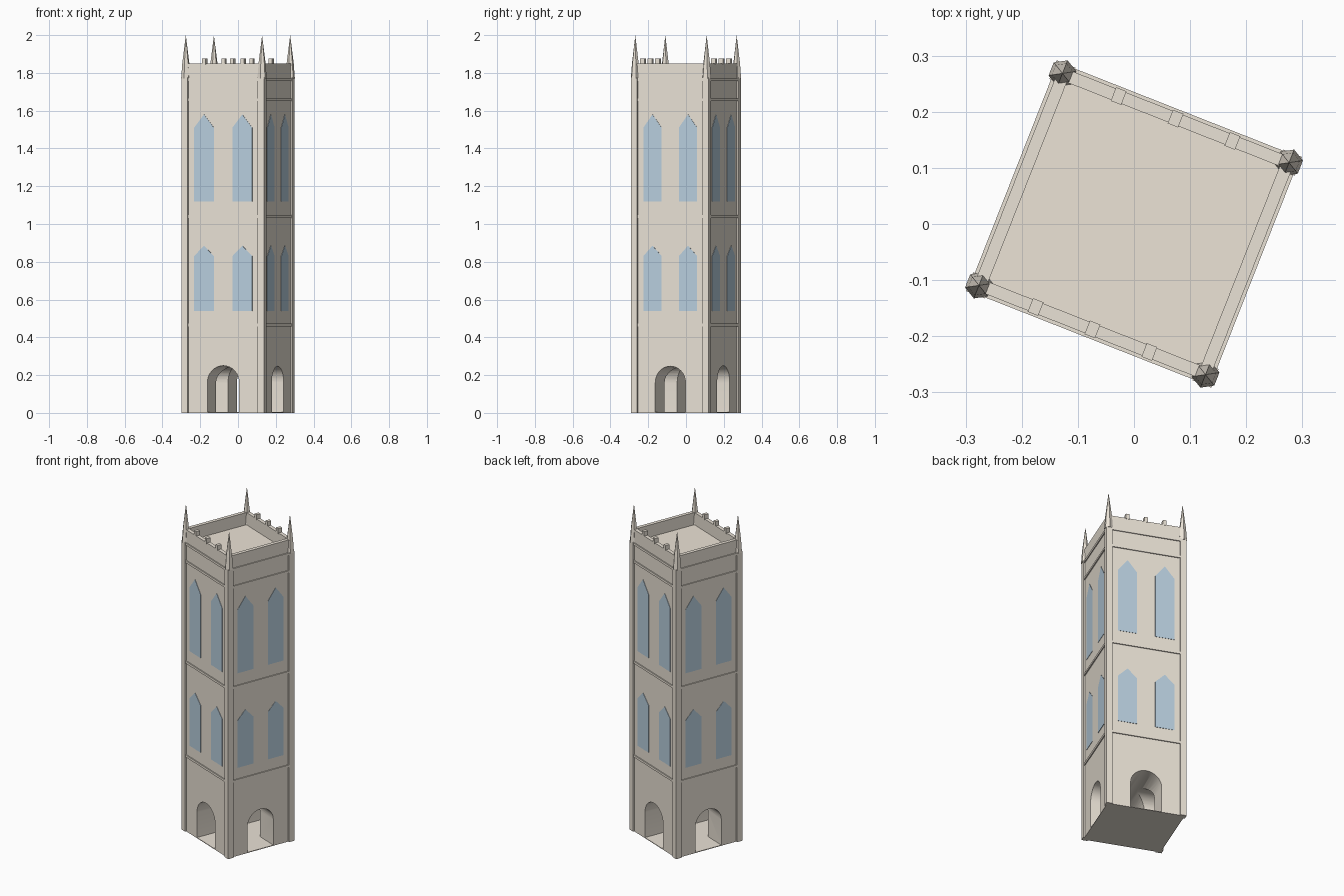
import bpy, bmesh
from math import pi, cos, sin, radians
from mathutils import Matrix

if "Cube" in bpy.data.objects:
    bpy.data.objects.remove(bpy.data.objects["Cube"])

TURN = Matrix.Rotation(radians(-21.5), 4, 'Z')   # whole tower is turned in plan
HX, HY = 0.226, 0.213                            # half size of the shaft
PX, PY = 0.217, 0.203                            # corner post centres


def material(name, rgb):
    m = bpy.data.materials.new(name)
    m.diffuse_color = (*rgb, 1)
    m.use_nodes = True
    m.node_tree.nodes["Principled BSDF"].inputs["Base Color"].default_value = m.diffuse_color
    return m


STONE = material("stone", (0.82, 0.76, 0.67))
ROOF = material("roof_stone", (0.84, 0.77, 0.67))
GLASS = material("window_blue", (0.48, 0.62, 0.73))


def finish(name, bm, mat):
    bmesh.ops.recalc_face_normals(bm, faces=bm.faces)
    mesh = bpy.data.meshes.new(name)
    bm.to_mesh(mesh)
    bm.free()
    mesh.materials.append(mat)
    ob = bpy.data.objects.new(name, mesh)
    ob.matrix_world = TURN
    bpy.context.collection.objects.link(ob)
    return ob


def add_box(bm, x, y, z0, z1, sx, sy):
    m = Matrix.Translation((x, y, (z0 + z1) / 2)) @ Matrix.Diagonal((sx, sy, z1 - z0, 1))
    bmesh.ops.create_cube(bm, size=1, matrix=m)


def boxes(name, items, mat=STONE):
    bm = bmesh.new()
    for it in items:
        add_box(bm, *it)
    return finish(name, bm, mat)


def arch_cutter(name, half, top, along_x):
    # round-headed tunnel running right through the shaft
    spring = top - half
    pts = [(-half, 0.004), (half, 0.004)]
    pts += [(half * cos(pi * i / 16), spring + half * sin(pi * i / 16)) for i in range(17)]
    bm = bmesh.new()
    f = bm.faces.new([bm.verts.new((u, -0.4, z)) for u, z in pts])
    r = bmesh.ops.extrude_face_region(bm, geom=[f])
    bmesh.ops.translate(bm, vec=(0, 0.8, 0),
                        verts=[v for v in r["geom"] if isinstance(v, bmesh.types.BMVert)])
    if along_x:
        bmesh.ops.rotate(bm, verts=bm.verts, matrix=Matrix.Rotation(pi / 2, 3, 'Z'))
    ob = finish(name, bm, STONE)
    ob.hide_render = True
    ob.hide_set(True)
    return ob


# Shaft with crossing arched passages
shaft = boxes("tower_shaft", [(0, 0, 0, 1.77, 2 * HX, 2 * HY)])
for cutter in (arch_cutter("passage_cutter_y", 0.091, 0.25, False),
               arch_cutter("passage_cutter_x", 0.086, 0.247, True)):
    mod = shaft.modifiers.new(cutter.name, 'BOOLEAN')
    mod.operation = 'DIFFERENCE'
    mod.solver = 'EXACT'
    mod.object = cutter
bpy.context.view_layer.objects.active = shaft
shaft.select_set(True)
for mod in list(shaft.modifiers):
    cutter = mod.object
    bpy.ops.object.modifier_apply(modifier=mod.name)
    bpy.data.objects.remove(cutter)
bpy.ops.object.shade_smooth_by_angle(angle=radians(30))

# Square corner posts
corners = [(sx, sy) for sx in (-1, 1) for sy in (-1, 1)]
boxes("corner_posts", [(sx * PX, sy * PY, 0, 1.775, 0.036, 0.036) for sx, sy in corners])

# Thin string courses between the posts
courses = []
for z in (0.465, 1.04, 1.657, 1.765):
    for s in (-1, 1):
        courses.append((0, s * HY, z - 0.007, z + 0.007, 2 * PX - 0.036, 0.012))
        courses.append((s * HX, 0, z - 0.007, z + 0.007, 0.012, 2 * PY - 0.036))
boxes("string_courses", courses)

# Parapet walls and merlons on the front and back
T = 0.022
parapet = []
for s in (-1, 1):
    parapet.append((0, s * (HY - T / 2), 1.77, 1.85, 2 * HX, T))
    parapet.append((s * (HX - T / 2), 0, 1.77, 1.85, T, 2 * (HY - T)))
boxes("parapet", parapet)
boxes("merlons", [(x, s * (HY - T / 2), 1.845, 1.877, 0.02, 0.026)
                  for s in (-1, 1) for x in (-0.109, 0, 0.109)])

# Roof deck
boxes("roof_deck", [(0, 0, 1.765, 1.775, 2 * (HX - T), 2 * (HY - T))], ROOF)

# Six-sided pinnacles
bm = bmesh.new()
for sx, sy in corners:
    for z0, z1, r0, r1 in ((1.77, 1.85, 0.025, 0.019), (1.85, 2.0, 0.019, 0.0)):
        bmesh.ops.create_cone(bm, segments=6, cap_ends=True, radius1=r0, radius2=r1, depth=z1 - z0,
                              matrix=Matrix.Translation((sx * PX, sy * PY, (z0 + z1) / 2)))
bmesh.ops.remove_doubles(bm, verts=bm.verts, dist=0.0001)
finish("pinnacles", bm, STONE)

# Pointed windows: two per storey on every face
bm = bmesh.new()
for k in range(4):
    wide = k % 2 == 0
    dist, gap, half = (HY, 0.109, 0.056) if wide else (HX, 0.101, 0.052)
    turn = Matrix.Rotation(k * pi / 2, 4, 'Z')
    for z0, z1, z2 in ((0.54, 0.83, 0.885), (1.12, 1.51, 1.58)):
        for c in (-gap, gap):
            pts = [(c - half, z0), (c + half, z0), (c + half, z1), (c, z2), (c - half, z1)]
            vs = [bm.verts.new(turn @ Matrix.Translation((u, -dist + 0.002, z)).translation)
                  for u, z in pts]
            f = bm.faces.new(vs)
            r = bmesh.ops.extrude_face_region(bm, geom=[f])
            out = (turn @ Matrix.Translation((0, -0.004, 0))).translation
            bmesh.ops.translate(bm, vec=out,
                                verts=[v for v in r["geom"] if isinstance(v, bmesh.types.BMVert)])
finish("windows", bm, GLASS)
